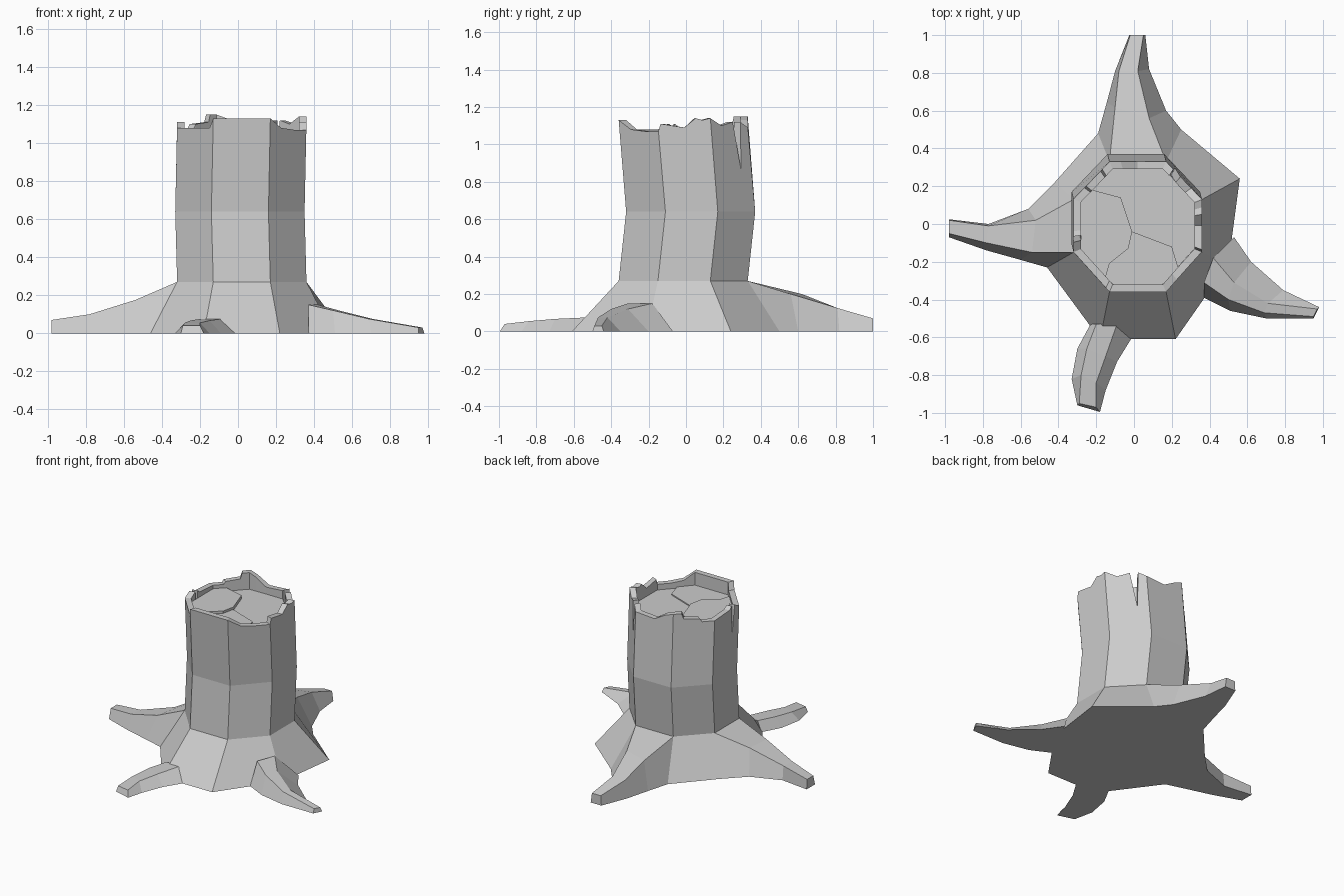
import bpy, bmesh
from mathutils import Vector

cube = bpy.data.objects.get("Cube")
if cube:
    bpy.data.objects.remove(cube, do_unlink=True)

wood = bpy.data.materials.new("grey_wood")
wood.use_nodes = True
grey = (0.6, 0.6, 0.6, 1)
wood.diffuse_color = grey
wood.node_tree.nodes["Principled BSDF"].inputs["Base Color"].default_value = grey


def finish(bm, name):
    """Weld, fix normals and link the part."""
    bmesh.ops.remove_doubles(bm, verts=bm.verts, dist=0.0005)
    bmesh.ops.recalc_face_normals(bm, faces=bm.faces)
    mesh = bpy.data.meshes.new(name)
    bm.to_mesh(mesh)
    bm.free()
    mesh.materials.append(wood)
    bpy.context.scene.collection.objects.link(bpy.data.objects.new(name, mesh))


def face(bm, points):
    return bm.faces.new([bm.verts.new(p) for p in points])


def loft(name, loops):
    """Closed solid through loops of equal point count."""
    bm = bmesh.new()
    rows = [[bm.verts.new(p) for p in loop] for loop in loops]
    n = len(rows[0])
    for low, high in zip(rows, rows[1:]):
        for i in range(n):
            j = (i + 1) % n
            bm.faces.new((low[i], low[j], high[j], high[i]))
    bm.faces.new(rows[0])
    bm.faces.new(rows[-1])
    finish(bm, name)


# Octagonal trunk rings, counted from the front panel
CORNERS = [(-.13, -.36), (.17, -.36), (.36, -.15), (.36, .13),
           (.17, .33), (-.13, .33), (-.32, .13), (-.32, -.15)]
CENTRE = Vector((.02, -.01, 0))
LOW, MID, TOP, FLOOR = .27, .64, 1.1, 1.03
low_ring = [Vector((x, y, LOW)) for x, y in CORNERS]
mid_ring = [Vector((x - .01, y + .04, MID)) for x, y in CORNERS]
top_ring = [Vector((x, y, TOP)) for x, y in CORNERS]


def on_panel(k, t, z):
    """Point on the upper trunk panel k at fraction t and height z."""
    a = mid_ring[k].lerp(mid_ring[(k + 1) % 8], t)
    b = top_ring[k].lerp(top_ring[(k + 1) % 8], t)
    p = a.lerp(b, min((z - MID) / (TOP - MID), 1))
    p.z = z
    return p


def inward(p, z=None, s=.885):
    q = CENTRE + (p - CENTRE) * s
    q.z = p.z if z is None else z
    return q


# Broken rim: (fraction, height) along each panel
RIM = [
    [(0, 1.13), (1, 1.13)],
    [(0, 1.13), (.3, 1.08), (.65, 1.07), (1, 1.07)],
    [(0, 1.07), (.05, 1.11), (.5, 1.09), (.72, 1.14), (.85, 1.13), (1, 1.14)],
    [(0, 1.14), (.3, 1.1), (.6, 1.12), (.72, .86), (.8, 1.12), (1, 1.09)],
    [(0, 1.09), (.5, 1.08), (.8, 1.13), (1, 1.15)],
    [(0, 1.15), (.2, 1.15), (.25, 1.11), (.65, 1.1), (.7, 1.08), (1, 1.08)],
    [(0, 1.08), (.6, 1.09), (.7, 1.11), (.75, .92), (.81, 1.11), (1, 1.08)],
    [(0, 1.08), (.9, 1.08), (1, 1.13)],
]

# Trunk shell with the jagged rim
bm = bmesh.new()
for k in range(8):
    j = (k + 1) % 8
    face(bm, (low_ring[k], low_ring[j], mid_ring[j], mid_ring[k]))
    rim = [on_panel(k, t, z) for t, z in RIM[k]]
    face(bm, [mid_ring[k], mid_ring[j]] + rim[::-1])
    for p, q in zip(rim, rim[1:]):
        face(bm, (p, q, inward(q), inward(p)))
        face(bm, (inward(p), inward(q), inward(q, .85), inward(p, .85)))
finish(bm, "trunk")

# Heartwood inside the rim, with two cracked slabs on it
loft("heartwood", [[inward(on_panel(k, 0, z), s=.89) for k in range(8)] for z in (.85, FLOOR)])


def slab(name, outline, height):
    loft(name, [[(x, y, z) for x, y in outline] for z in (FLOOR - .02, FLOOR + height)])


crack = [(-.01, -.04), (-.03, -.13), (-.13, -.21), (-.15, -.28)]
slab("raised_slab", [(-.28, .12), (-.22, .18), (-.07, .14)] + crack + [(-.28, -.14)], .025)
slab("front_slab", crack[::-1] + [(.2, -.12), (.24, -.25), (.15, -.32), (-.11, -.32)], .008)

# Flared foot
FOOT = [(-.18, -.61), (.22, -.61), (.5, -.21), (.56, .24),
        (.25, .5), (-.19, .48), (-.42, .22), (-.46, -.23)]
loft("flared_foot", [[(x, y, 0) for x, y in FOOT], low_ring])

# Roots: each station is ground, crest, crest, ground and the crest height
ROOTS = {
    "back_root": [
        ((-.19, .48), (-.13, .33), (.17, .33), (.25, .5), .27),
        ((-.145, .64), (-.1, .62), (.08, .56), (.17, .6), .2),
        ((-.1, .81), (-.08, .81), (.02, .81), (.08, .82), .125),
        ((-.025, 1), (-.02, 1), (.05, 1), (.06, 1), .07)],
    "right_root": [
        ((-.42, .22), (-.32, .13), (-.32, -.15), (-.46, -.23), .27),
        ((-.56, .08), (-.52, .02), (-.54, -.15), (-.6, -.19), .175),
        ((-.77, 0), (-.77, -.01), (-.78, -.1), (-.78, -.14), .1),
        ((-.98, .025), (-.98, .02), (-.98, -.05), (-.98, -.07), .07)],
    "left_root": [
        ((.53, -.07), (.42, -.18), (.37, -.31), (.37, -.39), .15),
        ((.62, -.2), (.53, -.31), (.5, -.4), (.51, -.46), .12),
        ((.79, -.35), (.71, -.42), (.69, -.47), (.7, -.5), .075),
        ((.98, -.44), (.97, -.45), (.95, -.49), (.95, -.5), .03)],
    "front_root": [
        ((-.23, -.53), (-.2, -.53), (-.09, -.53), (-.01, -.6), .075),
        ((-.3, -.66), (-.25, -.66), (-.15, -.7), (-.09, -.73), .067),
        ((-.33, -.82), (-.28, -.8), (-.2, -.84), (-.15, -.88), .055),
        ((-.3, -.96), (-.29, -.95), (-.2, -.97), (-.18, -.995), .04)],
}
for name, stations in ROOTS.items():
    loft(name, [[(*p, h if i in (1, 2) else 0) for i, p in enumerate(pts)]
                for *pts, h in stations])
